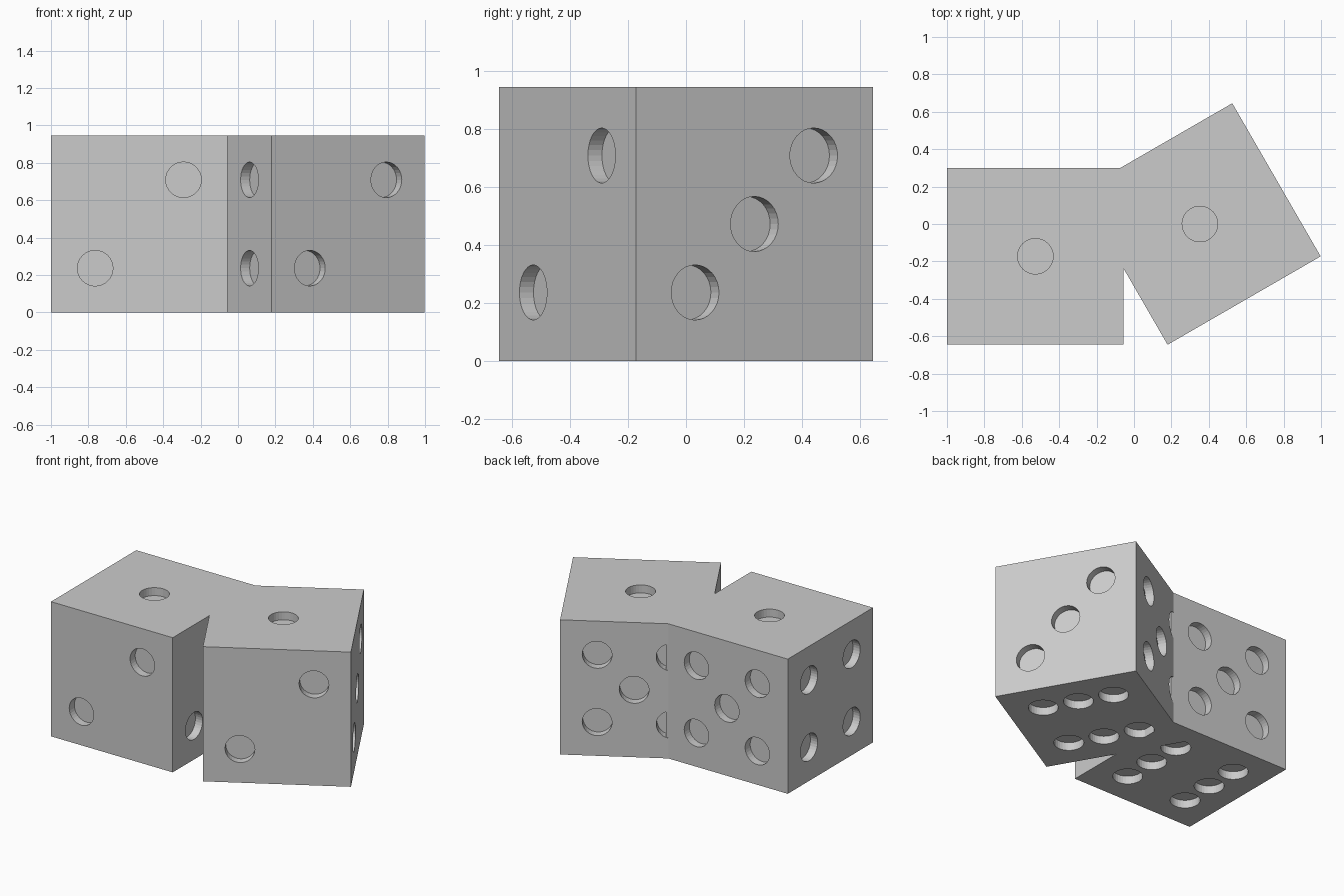
import bpy
import bmesh
from math import radians
from mathutils import Matrix, Vector

SIDE = 0.945
HALF = SIDE / 2
STEP = SIDE / 4
PIP_RADIUS = 0.095
PIP_DEPTH = 0.056

if "Cube" in bpy.data.objects:
    bpy.data.objects.remove(bpy.data.objects["Cube"])

grey = bpy.data.materials.new("plain grey")
grey.use_nodes = True
colour = (0.6, 0.6, 0.6, 1)
grey.diffuse_color = colour
grey.node_tree.nodes["Principled BSDF"].inputs["Base Color"].default_value = colour

X, Y, Z = Vector((1, 0, 0)), Vector((0, 1, 0)), Vector((0, 0, 1))
corners = [(a, b) for a in (-1, 1) for b in (-1, 1)]
diagonal = [(-1, -1), (1, 1)]

# Each face: across direction, up direction, pip positions
FACES = [
    (X, Y, [(0, 0)]),
    (X, Z, diagonal),
    (Y, Z, diagonal + [(0, 0)]),
    (-Y, Z, corners),
    (-X, Z, corners + [(0, 0)]),
    (Y, X, [(a, b) for a in (-1, 0, 1) for b in (-1, 1)]),
]


def make_object(name, bm, matrix):
    bm.transform(matrix)
    mesh = bpy.data.meshes.new(name)
    bm.to_mesh(mesh)
    bm.free()
    mesh.materials.append(grey)
    obj = bpy.data.objects.new(name, mesh)
    bpy.context.collection.objects.link(obj)
    return obj


def combine(obj, other, operation):
    """Apply a boolean and remove the second object."""
    other.hide_render = True
    mod = obj.modifiers.new(operation.title(), "BOOLEAN")
    mod.operation, mod.solver, mod.object = operation, "EXACT", other
    graph = bpy.context.evaluated_depsgraph_get()
    graph.update()
    result = bpy.data.meshes.new_from_object(obj.evaluated_get(graph))
    obj.modifiers.clear()
    obj.data = result
    bpy.data.objects.remove(other)


def make_die(name, x, y, turn):
    place = Matrix.Translation((x, y, HALF)) @ Matrix.Rotation(radians(turn), 4, "Z")
    # Cube body
    body = bmesh.new()
    bmesh.ops.create_cube(body, size=SIDE)
    die = make_object(name, body, place)
    # Round recesses on all six faces
    pips = bmesh.new()
    for across, up, spots in FACES:
        normal = across.cross(up)
        basis = Matrix((across, up, normal)).transposed().to_4x4()
        for a, b in spots:
            centre = normal * HALF + across * (a * STEP) + up * (b * STEP)
            bmesh.ops.create_cone(
                pips, cap_ends=True, segments=32, radius1=PIP_RADIUS,
                radius2=PIP_RADIUS, depth=2 * PIP_DEPTH,
                matrix=Matrix.Translation(centre) @ basis)
    combine(die, make_object(name + "_pips", pips, place), "DIFFERENCE")
    return die


# Two dice fused where they overlap
dice = make_die("pair_of_dice", -0.5275, -0.1725, 0)
turned_die = make_die("turned_die", 0.3525, 0, 30)
combine(dice, turned_die, "UNION")
